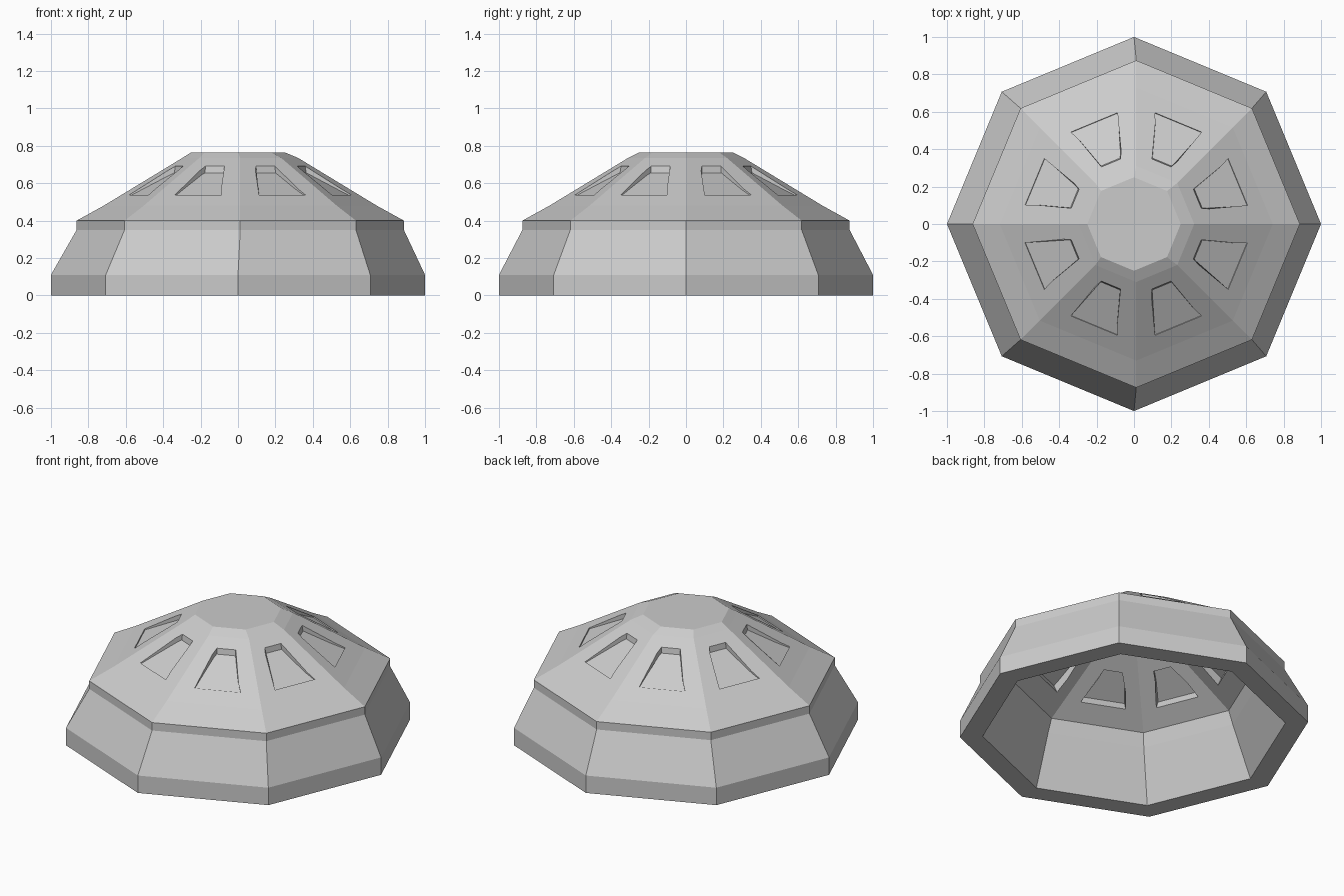
import bpy, bmesh
from math import sin, cos, pi
from mathutils import Vector

if "Cube" in bpy.data.objects:
    bpy.data.objects.remove(bpy.data.objects["Cube"])

SHIFT = 0.012  # the upper part sits slightly off centre in x


def finish(bm, name):
    bmesh.ops.recalc_face_normals(bm, faces=bm.faces)
    me = bpy.data.meshes.new(name)
    bm.to_mesh(me)
    bm.free()
    ob = bpy.data.objects.new(name, me)
    bpy.context.collection.objects.link(ob)
    return ob


def lathe(name, profile, sides=8):
    """Octagonal shell: first and last rings are capped."""
    bm = bmesh.new()
    rings = []
    for r, z, dx in profile:
        rings.append([bm.verts.new((r * cos(2 * pi * i / sides) + dx,
                                    r * sin(2 * pi * i / sides), z)) for i in range(sides)])
    for a, b in zip(rings, rings[1:]):
        for i in range(sides):
            j = (i + 1) % sides
            bm.faces.new((a[i], a[j], b[j], b[i]))
    bm.faces.new(rings[0])
    bm.faces.new(rings[-1])
    return finish(bm, name)


def window_blocks(name, top, bottom):
    """Eight tapered blocks; each end is (low, high) edges of (radius, z, half width)."""
    bm = bmesh.new()
    for k in range(8):
        a = pi / 8 + k * pi / 4
        u, t = Vector((cos(a), sin(a), 0)), Vector((-sin(a), cos(a), 0))
        loops = []
        for low, high in (top, bottom):
            loop = []
            for (r, z, w), s in ((low, -1), (low, 1), (high, 1), (high, -1)):
                loop.append(bm.verts.new(u * r + t * (w * s) + Vector((SHIFT, 0, z))))
            loops.append(loop)
        p, q = loops
        bm.faces.new(p)
        bm.faces.new(q[::-1])
        for i in range(4):
            j = (i + 1) % 4
            bm.faces.new((p[i], q[i], q[j], p[j]))
    return finish(bm, name)


# Hollow dome: from the outer flat top, down the outside, up the inside
dome = lathe("dome_shell", [
    (0.25, 0.765, 0), (0.31, 0.735, SHIFT), (0.73, 0.48, SHIFT),
    (0.875, 0.40, SHIFT), (0.875, 0.35, SHIFT), (1.0, 0.11, 0), (1.0, 0, 0),
    (0.87, 0, 0), (0.75, 0.31, SHIFT), (0.72, 0.39, SHIFT),
    (0.27, 0.665, SHIFT)])

# Window openings cut through the roof
cutter = window_blocks("window_cutter",
                       ((0.604, 0.575, 0.135), (0.345, 0.745, 0.055)),
                       ((0.535, 0.41, 0.135), (0.375, 0.55, 0.055)))
cutter.hide_render = True
cutter.hide_viewport = True
mod = dome.modifiers.new("windows", 'BOOLEAN')
mod.object = cutter
mod.operation = 'DIFFERENCE'
mod.solver = 'EXACT'

# Panes set into the openings, lying deeper at the top edge
window_blocks("window_panes",
              ((0.59, 0.528, 0.138), (0.355, 0.658, 0.058)),
              ((0.58, 0.508, 0.138), (0.35, 0.638, 0.058)))
